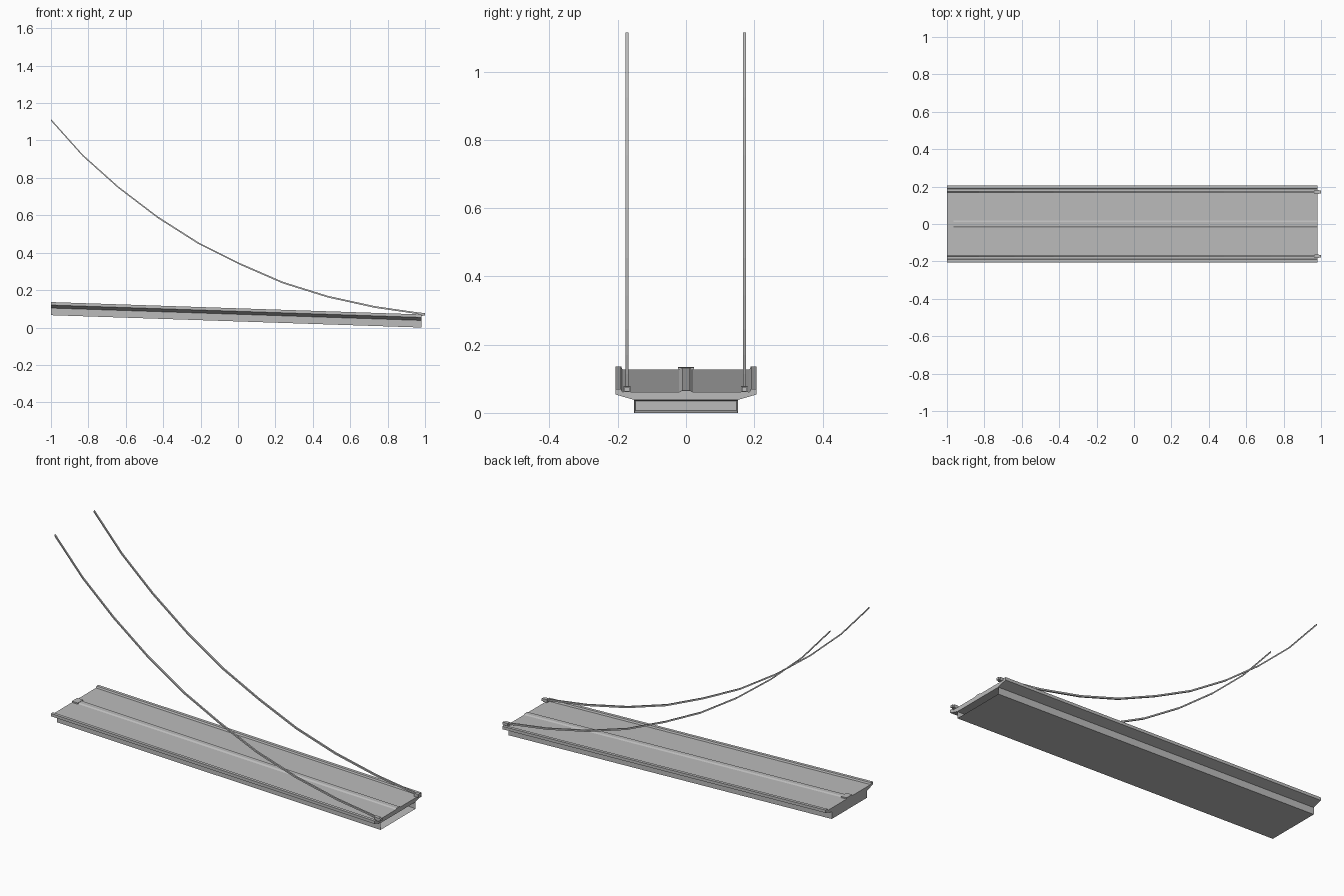
import bpy, bmesh

if "Cube" in bpy.data.objects:
    bpy.data.objects.remove(bpy.data.objects["Cube"])

DROP = 0.066          # fall of the deck along its length
X0, X1 = -1.0, 0.98


def mat(name, c):
    m = bpy.data.materials.new(name)
    m.diffuse_color = (*c, 1)
    m.use_nodes = True
    m.node_tree.nodes["Principled BSDF"].inputs["Base Color"].default_value = m.diffuse_color
    return m


GREY = mat("steel grey", (0.5, 0.5, 0.5))


def slope(x):
    return DROP * (X1 - x) / (X1 - X0)


def finish(name, bm):
    bmesh.ops.recalc_face_normals(bm, faces=bm.faces)
    me = bpy.data.meshes.new(name)
    bm.to_mesh(me)
    bm.free()
    ob = bpy.data.objects.new(name, me)
    me.materials.append(GREY)
    bpy.context.collection.objects.link(ob)
    return ob


def extrude(name, prof, xa=X0, xb=X1):
    """Closed (y, z) profile drawn out along the sloping deck."""
    bm = bmesh.new()
    a, b = [[bm.verts.new((x, y, z + slope(x))) for y, z in prof] for x in (xa, xb)]
    n = len(prof)
    for i in range(n):
        bm.faces.new((a[i], a[(i + 1) % n], b[(i + 1) % n], b[i]))
    bm.faces.new(a)
    bm.faces.new(b)
    return finish(name, bm)


def rect(y0, y1, z0, z1):
    return [(y0, z0), (y1, z0), (y1, z1), (y0, z1)]


# road deck: raised kerbs, centre ridge, sloping flange undersides
half = [(0.152, 0.038), (0.207, 0.054), (0.207, 0.070), (0.190, 0.070),
        (0.186, 0.061), (0.020, 0.061), (0.012, 0.066)]
extrude("road_deck", half + [(-y, z) for y, z in reversed(half)])

# lower box girder, its open end showing at the low end
girder = extrude("box_girder", rect(-0.153, 0.153, 0.0, 0.038))
bm = bmesh.new()
bm.from_mesh(girder.data)
end = [f for f in bm.faces if f.calc_center_median().x > X1 - 0.01]
bmesh.ops.inset_region(bm, faces=end, thickness=0.007)
bmesh.ops.translate(bm, verts=end[0].verts, vec=(-0.04, 0, 0.04 * DROP / (X1 - X0)))
bm.to_mesh(girder.data)
bm.free()

# joint plate at the high end
extrude("joint_plate", rect(-0.024, 0.024, 0.050, 0.068), X0, X0 + 0.035)

# hanging cables and their anchor clamps
CABLE = [(-1.0, 1.11), (-0.83, 0.92), (-0.64, 0.75), (-0.43, 0.59), (-0.21, 0.45),
         (0.01, 0.34), (0.24, 0.24), (0.48, 0.165), (0.73, 0.11), (0.985, 0.073)]


def cable(name, y, r=0.0045):
    bm = bmesh.new()
    rings = [[bm.verts.new((x, y + dy * r, z + dz * r))
              for dy, dz in ((-1, -1), (1, -1), (1, 1), (-1, 1))] for x, z in CABLE]
    for a, b in zip(rings, rings[1:]):
        for i in range(4):
            bm.faces.new((a[i], a[(i + 1) % 4], b[(i + 1) % 4], b[i]))
    bm.faces.new(rings[0])
    bm.faces.new(rings[-1])
    finish(name, bm)


for side, y in (("front", -0.173), ("back", 0.171)):
    cable(side + "_cable", y)
    extrude(side + "_cable_anchor", rect(y - 0.010, y + 0.010, 0.062, 0.079), 0.965, 0.99)
    extrude(side + "_anchor_pin", rect(y - 0.007, y + 0.007, 0.064, 0.077), 0.99, 1.0)
